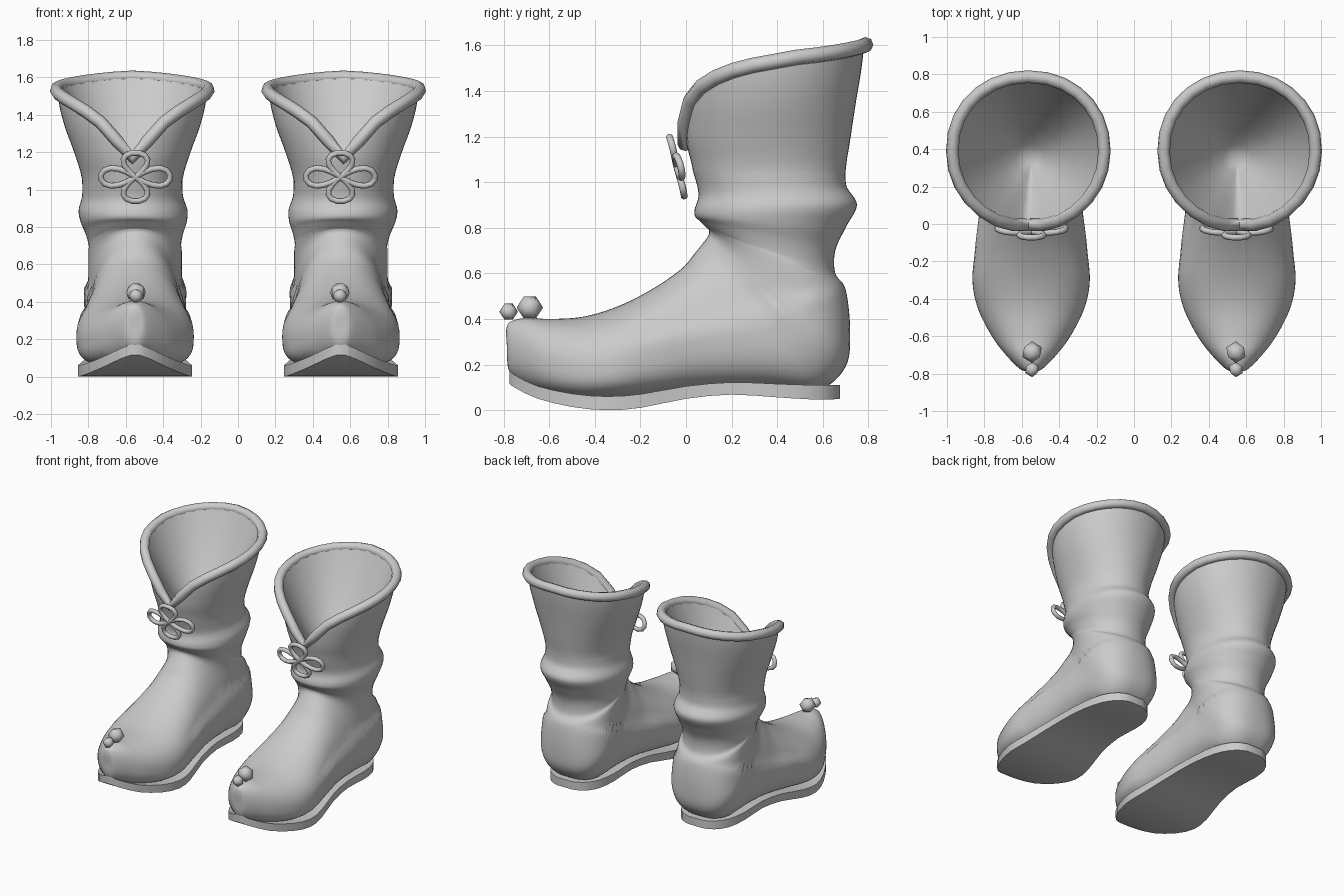
import bpy, bmesh, math
from mathutils import Vector, Matrix

if "Cube" in bpy.data.objects:
    bpy.data.objects.remove(bpy.data.objects["Cube"])

mat = bpy.data.materials.new("grey felt")
mat.diffuse_color = (0.6, 0.6, 0.6, 1)
mat.use_nodes = True
mat.node_tree.nodes["Principled BSDF"].inputs["Base Color"].default_value = mat.diffuse_color


def interp(rows, t):
    """Catmull-Rom through table rows, t counted in rows."""
    n = len(rows) - 1
    i = min(max(int(t), 0), n - 1)
    f = t - i
    p0, p1, p2, p3 = (rows[min(max(k, 0), n)] for k in (i - 1, i, i + 1, i + 2))
    return [0.5 * (2 * b + (c - a) * f + (2 * a - 5 * b + 4 * c - d) * f * f
                   + (3 * b - a - 3 * c + d) * f ** 3)
            for a, b, c, d in zip(p0, p1, p2, p3)]


def lookup(rows, x):
    """Smooth table lookup by the first column."""
    for i in range(len(rows) - 1):
        if x <= rows[i + 1][0]:
            f = (x - rows[i][0]) / (rows[i + 1][0] - rows[i][0])
            return interp(rows, i + max(f, 0))
    return list(rows[-1])


def smooth(a, b, x):
    x = min(max((x - a) / (b - a), 0), 1)
    return x * x * (3 - 2 * x)


def finish(ob, angle=40):
    """Material, smooth shading and the mirrored second boot."""
    ob.data.materials.clear()
    ob.data.materials.append(mat)
    bpy.ops.object.select_all(action='DESELECT')
    ob.select_set(True)
    bpy.context.view_layer.objects.active = ob
    bpy.ops.object.shade_smooth_by_angle(angle=math.radians(angle))
    m = ob.modifiers.new("pair", 'MIRROR')
    m.use_mirror_merge = False


def mesh_object(name, bm, angle=40, recalc=True):
    if recalc:
        bmesh.ops.recalc_face_normals(bm, faces=bm.faces)
    me = bpy.data.meshes.new(name)
    bm.to_mesh(me)
    bm.free()
    ob = bpy.data.objects.new(name, me)
    bpy.context.collection.objects.link(ob)
    finish(ob, angle)


def tube(name, pts, r, res):
    """Closed round tube through points."""
    cu = bpy.data.curves.new(name, 'CURVE')
    cu.dimensions = '3D'
    cu.bevel_depth, cu.bevel_resolution = r, res
    sp = cu.splines.new('POLY')
    sp.points.add(len(pts) - 1)
    for p, q in zip(sp.points, pts):
        p.co = (*q, 1)
    sp.use_cyclic_u = True
    ob = bpy.data.objects.new(name, cu)
    bpy.context.collection.objects.link(ob)
    bpy.ops.object.select_all(action='DESELECT')
    ob.select_set(True)
    bpy.context.view_layer.objects.active = ob
    bpy.ops.object.convert(target='MESH')
    finish(bpy.context.object, 60)


FOOT_X, SHAFT_X, N = 0.55, 0.565, 56

# foot sections fanning from toe to ankle: top y, top z, bottom y, bottom z, half width
FOOT = [(-.79, .34, -.785, .27, .02), (-.775, .385, -.775, .17, .06),
        (-.70, .405, -.70, .11, .135), (-.60, .40, -.60, .075, .21),
        (-.45, .41, -.45, .05, .285), (-.30, .455, -.30, .05, .313),
        (-.15, .53, -.12, .07, .288), (-.02, .62, .10, .095, .255),
        (.04, .69, .35, .10, .245), (.08, .74, .58, .09, .243),
        (.10, .77, .70, .19, .25), (.10, .79, .72, .35, .25),
        (.09, .80, .70, .53, .25), (.08, .81, .655, .60, .247),
        (.06, .83, .655, .70, .26), (.04, .85, .70, .80, .283),
        (.038, .88, .75, .90, .291), (.055, .95, .705, .98, .27),
        (.03, 1.05, .70, 1.05, .268)]
# shaft: height, front y, back y, half width
SHAFT = [(1.05, .03, .70, .268), (1.18, .0, .72, .305), (1.35, -.01, .745, .365),
         (1.5, .0, .77, .398), (1.65, .01, .785, .402)]
# rim height against angle from the front
RIM = [(0, 1.17), (.2, 1.25), (.42, 1.352), (.75, 1.437), (1.2, 1.50), (1.8, 1.548), (math.pi, 1.603)]


def section(a, ty, tz, by, bz, w, cx, n_low, mid=.5):
    """Superellipse from top to bottom point; mid sets where it is widest."""
    c, s = math.cos(a), math.sin(a)
    e = 2 / (n_low if c < 0 else 2.1)
    u = math.copysign(abs(c) ** e, c)
    v = math.copysign(abs(s) ** e, s)
    f = mid + u * (mid if c < 0 else 1 - mid)
    return Vector((cx + v * w, by + f * (ty - by), bz + f * (tz - bz)))


def shaft_point(a, z):
    _, f, b, w = lookup(SHAFT, z)
    return section(a, f, z, b, z, w, SHAFT_X, 2.1)


def rim_point(a):
    d = abs((a + math.pi) % math.tau - math.pi)
    return shaft_point(a, lookup(RIM, d)[1])


def outward(p):
    return Vector((p.x - SHAFT_X, p.y - .4, 0)).normalized()


# boot body
bm = bmesh.new()
grid = []
angles = [math.tau * k / N for k in range(N)]
steps = (len(FOOT) - 1) * 6
for i in range(steps + 1):
    t = i / 6
    row = interp(FOOT, t)
    up = smooth(12, 18, t)
    low = smooth(1, 4, t) * (1 - smooth(8, 13, t))
    ring = []
    for a in angles:
        p = section(a, *row, FOOT_X + up * (SHAFT_X - FOOT_X), 2.1 + 1.1 * low, .5 - .1 * low)
        # lower foot stands out below the seam line
        k = smooth(-.35, .05, p.y) * (1 - smooth(-.016, .016, p.z - .37 - .25 * p.y))
        p.x = FOOT_X + (p.x - FOOT_X) * (1 + .095 * k * smooth(.05, .35, p.z))
        ring.append(bm.verts.new(p))
    grid.append(ring)
for i in range(1, 11):
    ring = []
    for a in angles:
        z = 1.05 + (rim_point(a).z - 1.05) * i / 10
        ring.append(bm.verts.new(shaft_point(a, z)))
    grid.append(ring)
for r0, r1 in zip(grid, grid[1:]):
    for k in range(N):
        j = (k + 1) % N
        bm.faces.new((r0[k], r0[j], r1[j], r1[k]))
bm.faces.new(grid[0])
mesh_object("boot_body", bm, 60)

# bowl-shaped lining, starting at the inner top edge of the rim
bm = bmesh.new()
apex = Vector((FOOT_X, .34, .96))
rings = []
for g in (0, .08, .2, .4, .6, .8):
    ring = []
    for a in angles:
        edge = rim_point(a)
        edge += Vector((0, 0, .022)) - outward(edge) * .014
        p = edge.lerp(apex, g)
        p.z = apex.z + (edge.z - apex.z) * (1 - g) ** 1.5
        ring.append(bm.verts.new(p))
    rings.append(ring)
tip = bm.verts.new(apex)
for k in range(N):
    j = (k + 1) % N
    for r0, r1 in zip(rings, rings[1:]):
        bm.faces.new((r0[k], r0[j], r1[j], r1[k]))
    bm.faces.new((rings[-1][k], rings[-1][j], tip))
bm.normal_update()
if sum(f.normal.z for f in bm.faces) < 0:
    bmesh.ops.reverse_faces(bm, faces=bm.faces)
mesh_object("lining", bm, 70, recalc=False)

# rolled rim, set slightly outside the shaft edge
rim = [rim_point(math.tau * k / 28) for k in range(28)]
tube("rolled_rim", [p + outward(p) * .006 for p in rim], .034, 2)

# sole: y, half width, bottom z, top z
SOLE = [(-.775, .025, .115, .172), (-.745, .08, .095, .15), (-.65, .175, .05, .105),
        (-.50, .26, .014, .072), (-.35, .305, .0, .06), (-.20, .294, .01, .07),
        (0, .255, .05, .105), (.20, .235, .068, .122), (.40, .23, .056, .115),
        (.55, .20, .047, .11), (.64, .135, .047, .11), (.675, .06, .05, .11)]
bm = bmesh.new()
rows = []
for i in range((len(SOLE) - 1) * 2 + 1):
    y, w, lo, hi = interp(SOLE, i / 2)
    rows.append([bm.verts.new((FOOT_X + sx * w, y, z))
                 for sx, z in ((-1, lo), (1, lo), (1, hi), (-1, hi))])
for r0, r1 in zip(rows, rows[1:]):
    for k in range(4):
        j = (k + 1) % 4
        bm.faces.new((r0[k], r0[j], r1[j], r1[k]))
bm.faces.new(rows[0])
bm.faces.new(rows[-1])
mesh_object("sole", bm)

# knotted bow: four teardrop loops in one cord
pts = []
for direction, length, width in ((0, .185, .062), (90, .13, .085), (180, .185, .062), (270, .13, .085)):
    d = math.radians(direction)
    for k in range(14):
        t = math.tau * (k + .5) / 14
        u = length * (1 - math.cos(t)) / 2
        v = width * math.sin(t) * math.sin(t / 2)
        x = u * math.cos(d) - v * math.sin(d)
        z = u * math.sin(d) + v * math.cos(d)
        pts.append((.548 + x, -.04 - .25 * z + .5 * x * x, 1.068 + z))
tube("bow_cord", pts, .016, 2)

# toe pompoms
for name, y, z, r in (("large_pompom", -.685, .45, .058), ("small_pompom", -.778, .432, .041)):
    bm = bmesh.new()
    bmesh.ops.create_icosphere(bm, subdivisions=1, radius=r,
                               matrix=Matrix.Rotation(math.pi / 2, 4, 'X'))
    bmesh.ops.translate(bm, verts=bm.verts, vec=(.545, y, z))
    mesh_object(name, bm, 60)
